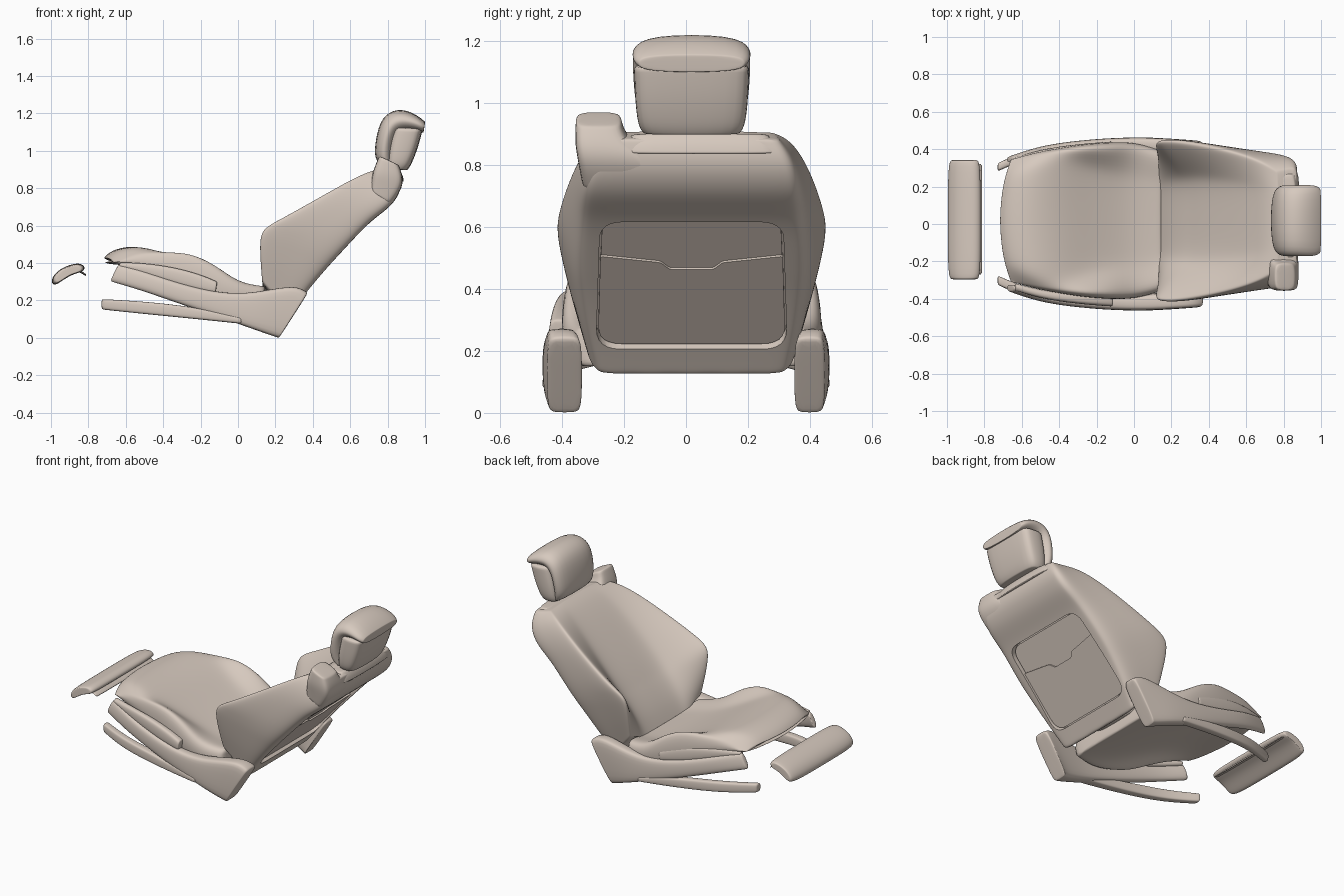
import bpy, bmesh, math
from mathutils import Vector

if "Cube" in bpy.data.objects:
    bpy.data.objects.remove(bpy.data.objects["Cube"])

C = 0.018  # centre line of the seat in y
BEIGE = bpy.data.materials.new("beige_trim")
BEIGE.diffuse_color = (.68, .59, .52, 1)
BEIGE.use_nodes = True
BEIGE.node_tree.nodes["Principled BSDF"].inputs["Base Color"].default_value = BEIGE.diffuse_color


def mesh_object(name, bm):
    bmesh.ops.recalc_face_normals(bm, faces=bm.faces)
    me = bpy.data.meshes.new(name)
    bm.to_mesh(me)
    bm.free()
    me.materials.append(BEIGE)
    ob = bpy.data.objects.new(name, me)
    bpy.context.collection.objects.link(ob)
    return ob


def activate(ob):
    bpy.ops.object.select_all(action='DESELECT')
    ob.select_set(True)
    bpy.context.view_layer.objects.active = ob


def mix(a, b, t):
    return tuple(p + (q - p) * t for p, q in zip(a, b))


def loft(name, rings, levels=2, tight=0.1):
    """Skin rings of points, with support rings near both ends, then subdivide."""
    first = [mix(a, b, tight) for a, b in zip(rings[0], rings[1])]
    last = [mix(a, b, tight) for a, b in zip(rings[-1], rings[-2])]
    rings = [rings[0], first] + rings[1:-1] + [last, rings[-1]]
    bm = bmesh.new()
    vs = [[bm.verts.new(p) for p in r] for r in rings]
    n = len(vs[0])
    for r, s in zip(vs, vs[1:]):
        for i in range(n):
            bm.faces.new((r[i], r[(i + 1) % n], s[(i + 1) % n], s[i]))
    bm.faces.new(vs[0])
    bm.faces.new(vs[-1][::-1])
    ob = mesh_object(name, bm)
    for p in ob.data.polygons:
        p.use_smooth = True
    m = ob.modifiers.new("smooth", 'SUBSURF')
    m.levels = m.render_levels = levels
    return ob


def box_ring(a, b, y0, y1, r=0.025):
    """Rounded rectangle spanning a-b in the xz plane and y0-y1 across."""
    a, b = Vector(a), Vector(b)
    r = min(r, (b - a).length * 0.4, abs(y1 - y0) * 0.4)
    u = (b - a).normalized() * r
    lo, hi = a + u, b - u
    pts = [(lo, y0), (hi, y0), (b, y0 + r), (b, y1 - r),
           (hi, y1), (lo, y1), (a, y1 - r), (a, y0 + r)]
    return [(p.x, y, p.y) for p, y in pts]


def sym_ring(half):
    """Close a half outline (x, y, z) whose ends lie on the centre line."""
    return ([(x, C + y, z) for x, y, z in half] +
            [(x, C - y, z) for x, y, z in half[-2:0:-1]])


def lerp_table(table, x):
    for (xa, ya), (xb, yb) in zip(table, table[1:]):
        if x <= xb:
            return ya + (yb - ya) * max(0, (x - xa) / (xb - xa))
    return table[-1][1]


# Seat cushion: x, half width, centre z, bolster z, bottom z, front bow, bolster start
rings = []
for x, w, zc, zb, zl, bow, k0 in [
        (-.725, .33, .425, .41, .405, .08, .75), (-.69, .34, .465, .43, .39, .08, .75),
        (-.58, .37, .498, .46, .36, .06, .8), (-.42, .395, .462, .46, .29, .03, .8),
        (-.26, .415, .385, .465, .21, 0, .73), (-.12, .425, .32, .40, .17, 0, .64),
        (0, .425, .275, .30, .15, 0, .6), (.15, .38, .25, .28, .15, 0, .6)]:
    zu = max(zl, zc - .1)  # raised underside between the shields
    prof = [(0, zc), (k0 * .7, zc), (k0, zc + (zb - zc) * .12), (k0 + (1 - k0) * .65, zb),
            (.97, zb - .012), (1, (zb + zl) / 2), (.95, zl), (.85, zl), (.7, zu), (0, zu)]
    rings.append(sym_ring([(x + bow * (k * w / .37) ** 2, k * w, z) for k, z in prof]))
loft("seat_cushion", rings)

# Backrest: front centre, bolster tip, rear (x, z) and the front and rear half widths
rings = []
for f, b, r, w, wr in [
        ((.13, .22), (.13, .29), (.27, .115), .36, .32),
        ((.19, .33), (.118, .42), (.38, .26), .40, .36),
        ((.26, .42), (.113, .54), (.48, .378), .43, .38),
        ((.30, .465), (.14, .593), (.54, .443), .438, .388),
        ((.37, .55), (.23, .638), (.62, .53), .438, .385),
        ((.50, .69), (.44, .755), (.72, .635), .40, .37),
        ((.62, .81), (.60, .845), (.825, .705), .355, .36),
        ((.71, .885), (.70, .89), (.878, .80), .31, .335),
        ((.77, .91), (.77, .905), (.87, .885), .26, .28)]:
    prof = [(f, 0), (f, .45 * w), (mix(f, b, .2), .6 * w), (mix(f, b, .97), .92 * w),
            (b, .975 * w), (mix(b, r, .06), w), (mix(b, r, .5), w * .45 + wr * .55),
            (mix(b, r, .88), wr), (mix(b, r, .98), .93 * wr), (r, .86 * wr), (r, .4 * wr), (r, 0)]
    rings.append(sym_ring([(p[0], y, p[1]) for p, y in prof]))
backrest = loft("backrest", rings, 3)

# Flat plates laid on the sloping rear of the backrest
ANG = math.radians(48)
UP = Vector((math.cos(ANG), 0, math.sin(ANG)))
OUT = Vector((math.sin(ANG), 0, -math.cos(ANG)))


def plate(name, pts, d0, d1):
    """pts: (y, distance up the slope, corner radius); d0, d1: depths."""
    outline = []
    for i, (y, s, r) in enumerate(pts):
        p = Vector((y, s))
        a = (Vector(pts[i - 1][:2]) - p).normalized() * r
        b = (Vector(pts[(i + 1) % len(pts)][:2]) - p).normalized() * r
        for k in range(7):
            t = k / 6
            outline.append(p + a * (1 - t) ** 2 + b * t ** 2)
    bm = bmesh.new()
    base = Vector((.36, C, .24))
    lows, highs = [[bm.verts.new(base + UP * q.y + OUT * d + Vector((0, q.x, 0)))
                    for q in outline] for d in (d0, d1)]
    n = len(outline)
    bm.faces.new(lows)
    bm.faces.new(highs[::-1])
    for i in range(n):
        bm.faces.new((lows[i], lows[(i + 1) % n], highs[(i + 1) % n], highs[i]))
    ob = mesh_object(name, bm)
    activate(ob)
    bpy.ops.object.shade_smooth_by_angle(angle=math.radians(35))
    return ob


# Recess in the rear of the backrest
cutter = plate("recess_cutter", [(-.308, -.04, .08), (.308, -.04, .08),
                                 (.295, .51, .08), (-.295, .51, .08)], -.035, .1)
cut = backrest.modifiers.new("recess", 'BOOLEAN')
cut.object, cut.operation, cut.solver = cutter, 'DIFFERENCE', 'EXACT'
activate(backrest)
for m in list(backrest.modifiers):
    bpy.ops.object.modifier_apply(modifier=m.name)
bpy.data.objects.remove(cutter)
bpy.ops.object.shade_smooth_by_angle(angle=math.radians(40))

# Map pocket with a dipped top edge, and the panel above it
plate("map_pocket", [(-.302, -.034, .077), (.302, -.034, .077), (.294, .345, .01), (.1, .318, .01),
                     (.07, .288, .01), (-.07, .288, .01), (-.1, .318, .01), (-.294, .345, .01)],
      -.05, -.012)
plate("upper_rear_panel", [(-.294, .25, .01), (.294, .25, .01), (.288, .504, .075),
                           (-.288, .504, .075)], -.05, -.021)

# Trim band below the headrest
loft("headrest_trim", [box_ring((.78, .835), (.888, .835), -.2, .30),
                       box_ring((.78, .87), (.882, .87), -.2, .29),
                       box_ring((.78, .90), (.865, .90), -.17, .26)])

# Belt guide on one shoulder
loft("belt_guide", [box_ring(a, b, y0, y1, .02) for a, b, y0, y1 in [
    ((.70, .78), (.815, .71), -.335, -.08), ((.71, .84), (.882, .80), -.35, -.08),
    ((.72, .89), (.882, .865), -.36, -.19), ((.755, .975), (.86, .925), -.355, -.21)]])

# Headrest: wrap running up the front and over the top, then the rear core
loft("headrest_wrap", [box_ring(a, b, C - w, C + w, .05) for a, b, w in [
    ((.83, .905), (.775, .92), .15), ((.83, .95), (.725, .955), .175),
    ((.835, 1.03), (.733, 1.06), .188), ((.85, 1.08), (.765, 1.185), .192),
    ((.87, 1.10), (.85, 1.23), .19), ((.93, 1.105), (.93, 1.209), .193),
    ((.975, 1.098), (.98, 1.175), .188), ((.992, 1.098), (1.001, 1.155), .17)]], tight=.06)
loft("headrest_core", [box_ring(a, b, C - w, C + w, .03) for a, b, w in [
    ((.79, .905), (.905, .895), .155), ((.79, .93), (.928, .925), .175),
    ((.80, 1.02), (.965, 1.02), .184), ((.83, 1.13), (.99, 1.12), .187)]])
for side in (-1, 1):
    bpy.ops.mesh.primitive_cylinder_add(vertices=20, radius=.012, depth=.14,
                                        location=(.835, C + side * .07, .90))
    bpy.context.object.name = "headrest_post"
    bpy.context.object.data.materials.append(BEIGE)
    bpy.ops.object.shade_smooth_by_angle()

# Side pieces bent to follow the plan outline of the seat
PLAN = [(-.73, .325), (-.6, .395), (-.45, .43), (-.25, .453), (-.05, .465), (.15, .462), (.38, .44)]


def side_pieces(name, stations, inset, thick, r=.02):
    """Stations: lower (x, z), upper (x, z); built on both sides."""
    for side in (-1, 1):
        rings = []
        for i, (a, b) in enumerate(stations):
            t = mix((thick[0],), (thick[1],), i / (len(stations) - 1))[0]
            t *= .88 if side > 0 else 1
            y = lerp_table(PLAN, (a[0] + b[0]) / 2) - inset
            rings.append(box_ring(a, b, *sorted((side * y, side * (y - t))), r))
        loft(f"{name}_{'left' if side < 0 else 'right'}", rings, 2, .06)


side_pieces("side_shield", [((-.685, .303), (-.64, .395)), ((-.52, .255), (-.5, .355)),
                            ((-.35, .195), (-.34, .30)), ((-.15, .127), (-.15, .25)),
                            ((0, .075), (0, .235)), ((.1, .04), (.13, .25)),
                            ((.19, .008), (.31, .285)), ((.22, 0), (.375, .24))],
            0, (.04, .115), .016)
side_pieces("cushion_trim", [((-.64, .375), (-.63, .405)), ((-.5, .335), (-.5, .40)),
                             ((-.35, .29), (-.35, .38)), ((-.22, .255), (-.2, .34)),
                             ((-.12, .235), (-.11, .30))], .02, (.04, .06), .012)
side_pieces("floor_rail", [((-.73, .152), (-.73, .208)), ((-.55, .133), (-.55, .198)),
                           ((-.35, .113), (-.35, .18)), ((-.15, .093), (-.15, .15)),
                           ((.02, .075), (.02, .11))], 0, (.05, .06), .008)

# Leg rest pad: one profile carried across the seat, and its hinge flap
PAD = [(-.987, .276), (-1.003, .31), (-.965, .362), (-.90, .392), (-.845, .402),
       (-.812, .378), (-.83, .352), (-.89, .34), (-.95, .298)]
rings = []
for y, k in [(-.296, .75), (-.28, 1), (.0, 1), (.325, 1), (.342, .75)]:
    rings.append([(-.905 + (x + .905) * k, y, .348 + (z - .348) * k) for x, z in PAD])
loft("leg_rest", rings)
loft("leg_rest_flap", [box_ring((-.885, .352), (-.875, .364), -.27, .32, .005),
                       box_ring((-.845, .352), (-.84, .362), -.27, .32, .005),
                       box_ring((-.815, .33), (-.81, .338), -.27, .32, .005)], 1)
